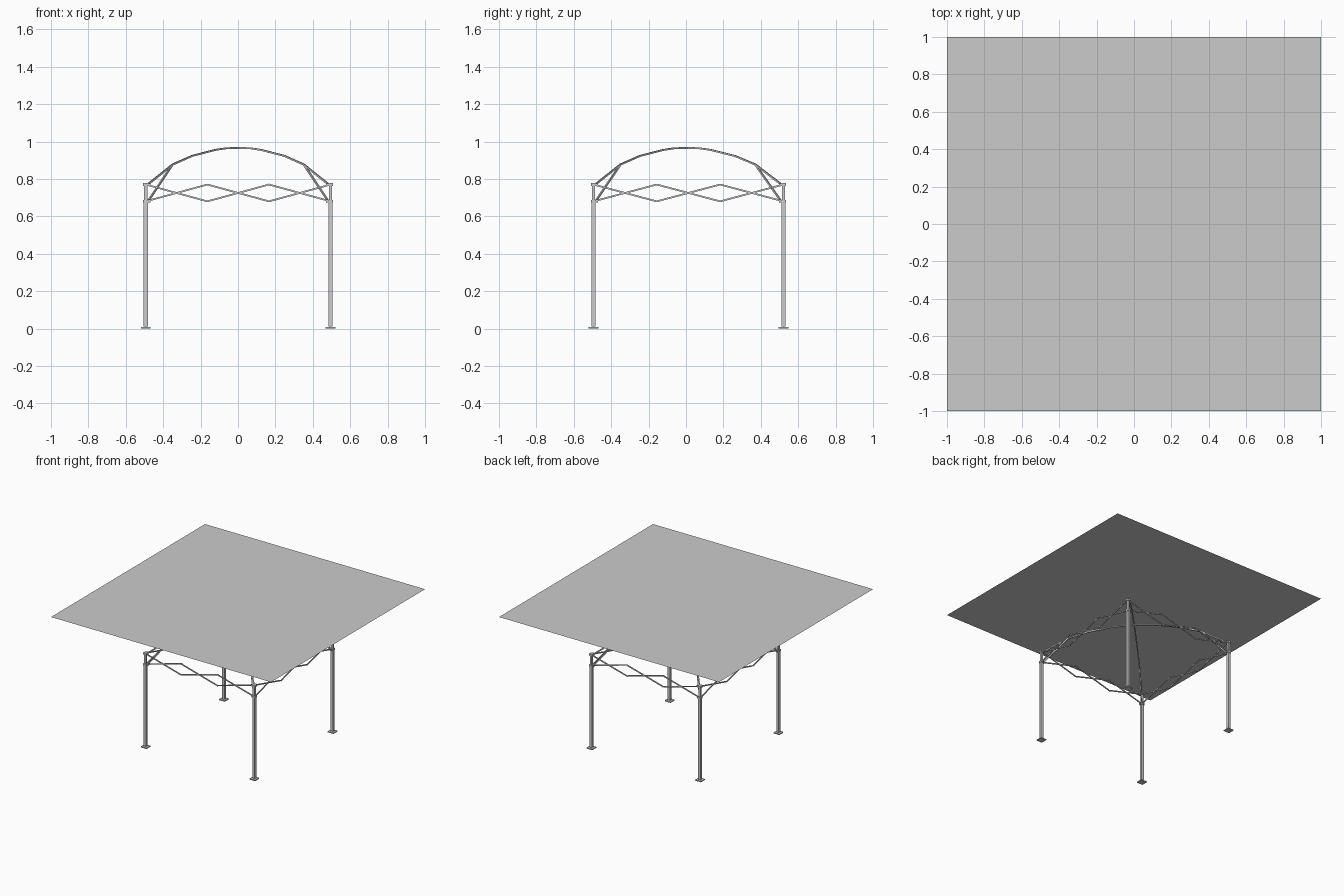
import bpy, bmesh
from mathutils import Vector, Matrix

if "Cube" in bpy.data.objects:
    bpy.data.objects.remove(bpy.data.objects["Cube"])

CX, CY, HX, HY = 0.001, 0.013, 0.494, 0.508   # frame centre and half spans
Z_LOW, Z_TOP = 0.68, 0.77


def finish(bm, name):
    me = bpy.data.meshes.new(name)
    bm.to_mesh(me)
    bm.free()
    ob = bpy.data.objects.new(name, me)
    bpy.context.collection.objects.link(ob)
    return ob


def box(bm, centre, size):
    m = Matrix.Translation(centre) @ Matrix.Diagonal((*size, 1))
    bmesh.ops.create_cube(bm, size=1, matrix=m)


def bar(bm, a, b, w=0.007, h=0.01):
    # rectangular tube from a to b, its height kept in the vertical plane
    a, b = Vector(a), Vector(b)
    d = (b - a).normalized()
    side = d.cross(Vector((0, 0, 1))).normalized()
    up = side.cross(d)
    rot = Matrix((side, up, d)).transposed().to_4x4()
    m = Matrix.Translation((a + b) / 2) @ rot @ Matrix.Diagonal((w, h, (b - a).length, 1))
    bmesh.ops.create_cube(bm, size=1, matrix=m)


def drum(bm, centre, r, h, n=12):
    bmesh.ops.create_cone(bm, cap_ends=True, segments=n, radius1=r, radius2=r,
                          depth=h, matrix=Matrix.Translation(centre))


for sx, xn in ((-1, "left"), (1, "right")):
    for sy, yn in ((-1, "front"), (1, "back")):
        x, y = CX + sx * HX, CY + sy * HY
        tag = f"{yn}_{xn}"

        # leg: wide lower tube, narrower upper tube
        bm = bmesh.new()
        box(bm, (x, y, 0.345), (0.022, 0.022, 0.67))
        box(bm, (x, y, 0.725), (0.017, 0.017, 0.10))
        finish(bm, tag + "_leg")

        # foot plate
        bm = bmesh.new()
        box(bm, (x, y, 0.004), (0.052, 0.052, 0.008))
        finish(bm, tag + "_foot")

        # sliding and fixed corner brackets with lugs facing inwards
        bm = bmesh.new()
        for z in (Z_LOW, Z_TOP):
            box(bm, (x, y, z), (0.028, 0.028, 0.016))
            box(bm, (x - sx * 0.016, y, z), (0.016, 0.012, 0.012))
            box(bm, (x, y - sy * 0.016, z), (0.012, 0.016, 0.012))
        finish(bm, tag + "_brackets")

        # arched roof rib running diagonally to the centre
        bm = bmesh.new()
        prof = [(0.98, Z_TOP), (0.71, 0.877), (0.50, 0.923), (0.25, 0.955), (0.13, 0.964), (0, 0.966)]
        pts = [(CX + sx * HX * t, CY * (t + 0.2) / 1.2 + sy * HY * t, z) for t, z in prof]
        for a, b in zip(pts, pts[1:]):
            bar(bm, a, b, 0.009, 0.009)
        finish(bm, tag + "_roof_rib")

        # strut from sliding bracket to rib knee
        bm = bmesh.new()
        bar(bm, (x - sx * 0.012, y - sy * 0.012, Z_LOW), pts[1], 0.009, 0.009)
        finish(bm, tag + "_strut")

# centre hub where the ribs meet
bm = bmesh.new()
drum(bm, (CX, CY * 0.2, 0.966), 0.014, 0.01)
finish(bm, "roof_hub")


# three folding crosses along each side
def scissors(name, start, end, off):
    start, end, off = Vector(start), Vector(end), Vector(off)
    bm = bmesh.new()
    for i in range(3):
        p, q = start.lerp(end, i / 3), start.lerp(end, (i + 1) / 3)
        for s in (-1, 1):
            za, zb = (Z_LOW, Z_TOP) if (i % 2 == 0) == (s > 0) else (Z_TOP, Z_LOW)
            o = off * (1 if za < zb else -1)
            bar(bm, p + o + Vector((0, 0, za)), q + o + Vector((0, 0, zb)), 0.006, 0.009)
    finish(bm, name)


x0, x1, y0, y1 = CX - HX, CX + HX, CY - HY, CY + HY
scissors("front_scissors", (x0, y0, 0), (x1, y0, 0), (0, 0.0035, 0))
scissors("back_scissors", (x0, y1, 0), (x1, y1, 0), (0, 0.0035, 0))
scissors("left_scissors", (x0, y0, 0), (x0, y1, 0), (0.0035, 0, 0))
scissors("right_scissors", (x1, y0, 0), (x1, y1, 0), (0.0035, 0, 0))

# flat canopy sheet
bm = bmesh.new()
bmesh.ops.create_grid(bm, x_segments=1, y_segments=1, size=1,
                      matrix=Matrix.Translation((0, 0, 1.125)))
finish(bm, "canopy_sheet")
